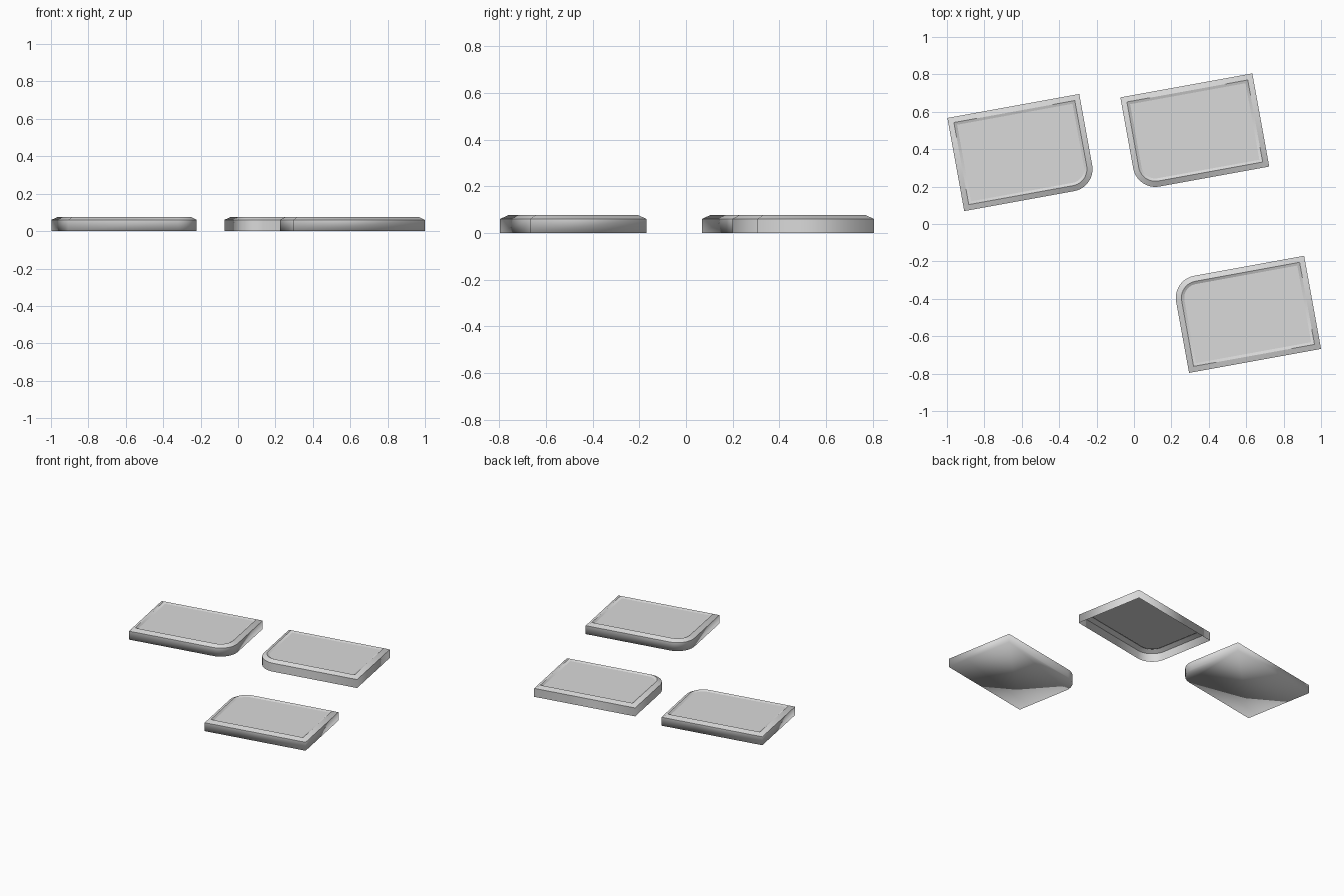
import bpy, bmesh, math
from mathutils import Vector

cube = bpy.data.objects.get("Cube")
if cube:
    bpy.data.objects.remove(cube, do_unlink=True)

grey = bpy.data.materials.new("light_grey")
grey.use_nodes = True
COLOUR = (0.7, 0.7, 0.7, 1)
grey.diffuse_color = COLOUR
grey.node_tree.nodes["Principled BSDF"].inputs["Base Color"].default_value = COLOUR

WIDTH, DEPTH, RADIUS, STEPS = 0.717, 0.506, 0.12, 12
TURN = math.radians(10.3)
CORNERS = [(1, 1), (-1, 1), (-1, -1), (1, -1)]


def outline(inset, round_corner):
    """Counterclockwise rectangle with one rounded corner."""
    points = []
    for i, (sx, sy) in enumerate(CORNERS):
        x, y = sx * (WIDTH / 2 - inset), sy * (DEPTH / 2 - inset)
        if (sx, sy) != round_corner:
            points.append((x, y))
            continue
        r = RADIUS - inset
        for k in range(STEPS + 1):
            a = math.pi / 2 * (i + k / STEPS)
            points.append((x - sx * r + r * math.cos(a), y - sy * r + r * math.sin(a)))
    return points


def tile(name, centre, round_corner, closed):
    bm = bmesh.new()
    # wall foot, wall top, rim crest, sunken panel edge: (inset, height)
    levels = [(0, 0), (0, 0.06), (0.03, 0.076), (0.045, 0.068)]
    rings = [[bm.verts.new((x, y, z)) for x, y in outline(d, round_corner)]
             for d, z in levels]
    for low, high in zip(rings, rings[1:]):
        n = len(low)
        for i in range(n):
            j = (i + 1) % n
            bm.faces.new((low[i], low[j], high[j], high[i]))
    bm.faces.new(rings[-1])
    if closed:
        bm.faces.new(rings[0][::-1])
    for f in bm.faces:
        f.smooth = True
    # crisp edges around the rim and the panel
    for ring in rings[1:]:
        for a, b in zip(ring, ring[1:] + ring[:1]):
            bm.edges.get((a, b)).smooth = False
    # crisp mitred corners above the wall, and everywhere on the open shell
    for e in bm.edges:
        if len(e.link_faces) == 2 and e.calc_face_angle() > math.radians(30):
            if not closed or min(v.co.z for v in e.verts) > 0.05:
                e.smooth = False
    mesh = bpy.data.meshes.new(name)
    bm.to_mesh(mesh)
    bm.free()
    mesh.materials.append(grey)
    obj = bpy.data.objects.new(name, mesh)
    obj.location = Vector((*centre, 0))
    obj.rotation_euler.z = TURN
    bpy.context.collection.objects.link(obj)


tile("right_tile", (-0.60, 0.382), (1, -1), True)
tile("back_tile", (0.325, 0.492), (-1, -1), False)
tile("front_tile", (0.602, -0.483), (-1, 1), True)
